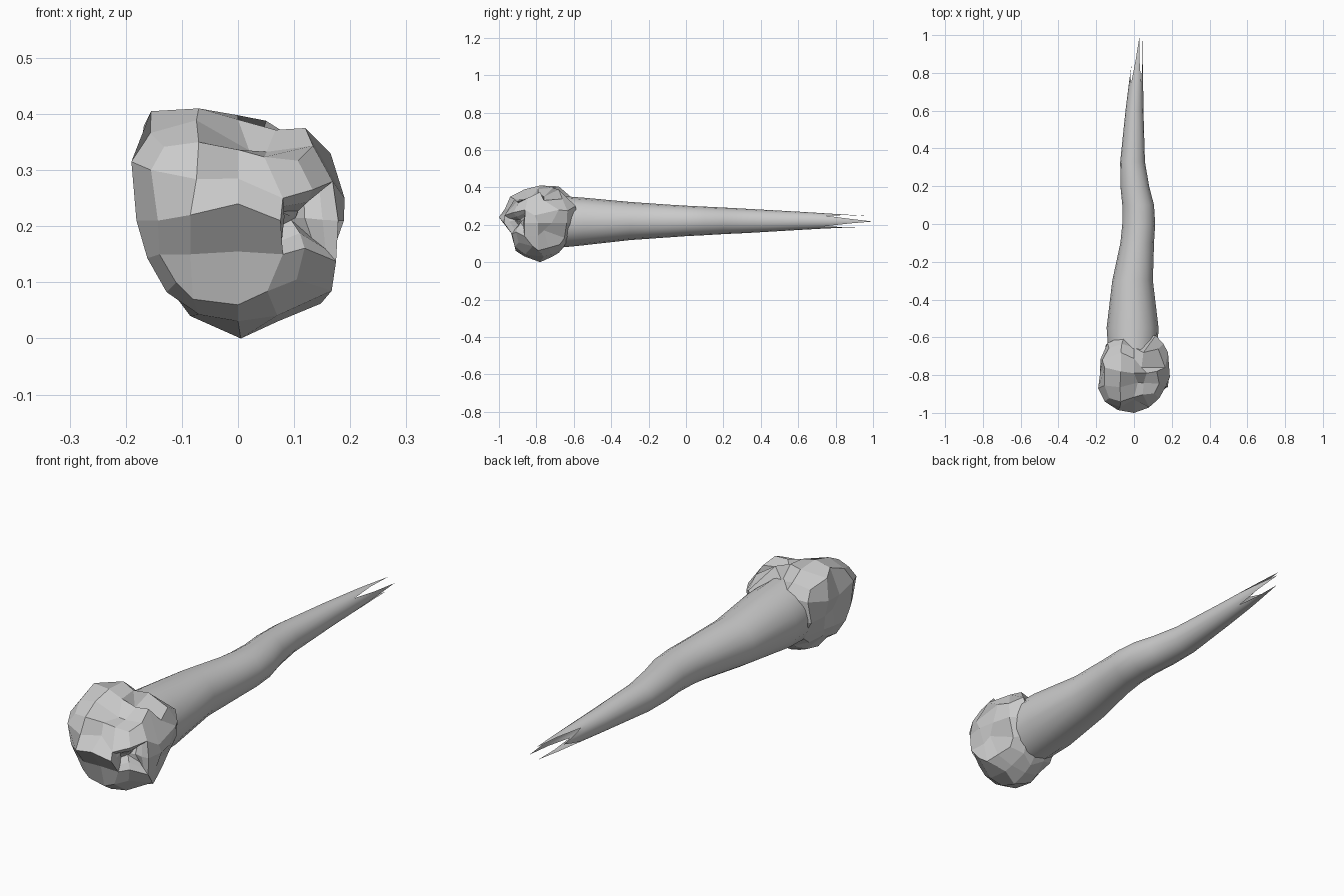
import bpy, bmesh, math
from mathutils import Vector

if "Cube" in bpy.data.objects:
    bpy.data.objects.remove(bpy.data.objects["Cube"])

def make_object(name, bm):
    bmesh.ops.recalc_face_normals(bm, faces=bm.faces)
    me = bpy.data.meshes.new(name)
    bm.to_mesh(me)
    bm.free()
    ob = bpy.data.objects.new(name, me)
    bpy.context.collection.objects.link(ob)
    return ob

# Rock head: subdivided sphere-like cube pulled onto a few surface landmarks
CENTRE = Vector((0, -0.79, 0.21))
LANDMARKS = [
    # front: brow, overhang, chin
    (0, -1.0, 0.24), (-0.085, -0.985, 0.22), (0.08, -0.97, 0.25),
    (0, -0.935, 0.155), (-0.085, -0.93, 0.15), (0.08, -0.93, 0.15),
    (0, -0.91, 0.06), (-0.08, -0.9, 0.07), (-0.14, -0.9, 0.15),
    (-0.155, -0.94, 0.3), (-0.07, -0.94, 0.35),
    # split in the top
    (0, -0.93, 0.285), (0.02, -0.84, 0.335), (0.04, -0.76, 0.35),
    # silhouette seen from the front
    (0.005, -0.78, 0), (0.07, -0.76, 0.03), (-0.085, -0.78, 0.04),
    (0.167, -0.82, 0.085), (-0.13, -0.76, 0.11), (0.155, -0.76, 0.17),
    (0.19, -0.81, 0.25), (0.165, -0.76, 0.33), (0.12, -0.78, 0.375),
    (0.05, -0.68, 0.388), (-0.07, -0.78, 0.41), (-0.155, -0.76, 0.405),
    (-0.19, -0.87, 0.315), (-0.155, -0.78, 0.22), (-0.07, -0.68, 0.405),
    # back lobes
    (-0.05, -0.59, 0.32), (0.115, -0.59, 0.3), (0.02, -0.65, 0.3),
    (0.18, -0.68, 0.28), (-0.14, -0.63, 0.3), (0, -0.62, 0.12),
    (-0.1, -0.65, 0.13), (0.12, -0.65, 0.13), (0, -0.68, 0.05),
]
marks = [Vector(p) - CENTRE for p in LANDMARKS]
bm = bmesh.new()
bmesh.ops.create_cube(bm, size=2)
bmesh.ops.subdivide_edges(bm, edges=bm.edges[:], cuts=3, use_grid_fill=True)
for v in bm.verts:
    v.co = Vector([math.tan(c * math.pi / 4) for c in v.co]).normalized()
crater = min(bm.verts, key=lambda v: (v.co - Vector((0.72, -0.7, 0))).length)
dirs = {v: v.co.copy() for v in bm.verts}
for v, d in dirs.items():
    w = [1 / (d.angle(m) ** 4 + 1e-4) for m in marks]
    v.co = d * sum(a * m.length for a, m in zip(w, marks)) / sum(w)
free = set(dirs) - {crater}
for m in marks:
    v = min(free, key=lambda q: dirs[q].angle(m))
    if dirs[v].angle(m) < 0.4:
        v.co = m
        free.discard(v)

# Round crater on the front right corner
around = {f for f in crater.link_faces}
ring = {v for f in around for v in f.verts} - {crater}
bmesh.ops.dissolve_verts(bm, verts=[crater])
pit = next(f for f in bm.faces if len(f.verts) == 8 and set(f.verts) == ring)
bmesh.ops.inset_individual(bm, faces=[pit], thickness=0.025, depth=-0.015)
bmesh.ops.inset_individual(bm, faces=[pit], thickness=0.02, depth=-0.025)
bmesh.ops.poke(bm, faces=[pit])
bmesh.ops.translate(bm, verts=bm.verts, vec=CENTRE)
make_object("rock_head", bm)

# Tail: y, left x, right x, bottom z, top z
PROFILE = [
    (-0.75, -0.13, 0.12, 0.07, 0.36), (-0.55, -0.145, 0.13, 0.09, 0.345),
    (-0.3, -0.115, 0.10, 0.118, 0.322), (-0.1, -0.072, 0.106, 0.132, 0.308),
    (0.0, -0.062, 0.112, 0.139, 0.302), (0.1, -0.062, 0.106, 0.144, 0.297),
    (0.2, -0.072, 0.08, 0.15, 0.292), (0.33, -0.073, 0.058, 0.156, 0.285),
    (0.6, -0.045, 0.05, 0.172, 0.27), (0.8, -0.02, 0.048, 0.183, 0.258),
    (1.0, 0.012, 0.046, 0.19, 0.245),
]
SIDES = 16

def tail_point(y, i):
    k = max(n for n in range(len(PROFILE) - 1) if PROFILE[n][0] <= y)
    p, q = PROFILE[k], PROFILE[k + 1]
    t = (y - p[0]) / (q[0] - p[0])
    _, l, r, b, u = [a + (c - a) * t for a, c in zip(p, q)]
    a = 2 * math.pi * i / SIDES
    return ((l + r) / 2 + (r - l) / 2 * math.cos(a), y,
            (b + u) / 2 + (u - b) / 2 * math.sin(a))

# Four ragged points at the end: right, top, left (short), bottom
TIPS, NOTCH = [1.0, 0.985, 0.85, 0.97], 0.74
ends = []
for i in range(SIDES):
    tip = TIPS[round(i / 4) % 4]
    off = abs(i - 4 * round(i / 4)) / 2
    ends.append(tip + (NOTCH - tip) * off)
levels = [[p[0]] * SIDES for p in PROFILE[:9]]
levels += [[0.6 + (e - 0.6) * t for e in ends] for t in (0.35, 0.7, 1)]
bm = bmesh.new()
rings = [[bm.verts.new(tail_point(min(y, 1.0), i)) for i, y in enumerate(ys)] for ys in levels]
for a, b in zip(rings, rings[1:]):
    for i in range(SIDES):
        j = (i + 1) % SIDES
        bm.faces.new((a[i], a[j], b[j], b[i]))
for f in bm.faces:
    f.smooth = True
make_object("tail", bm)
